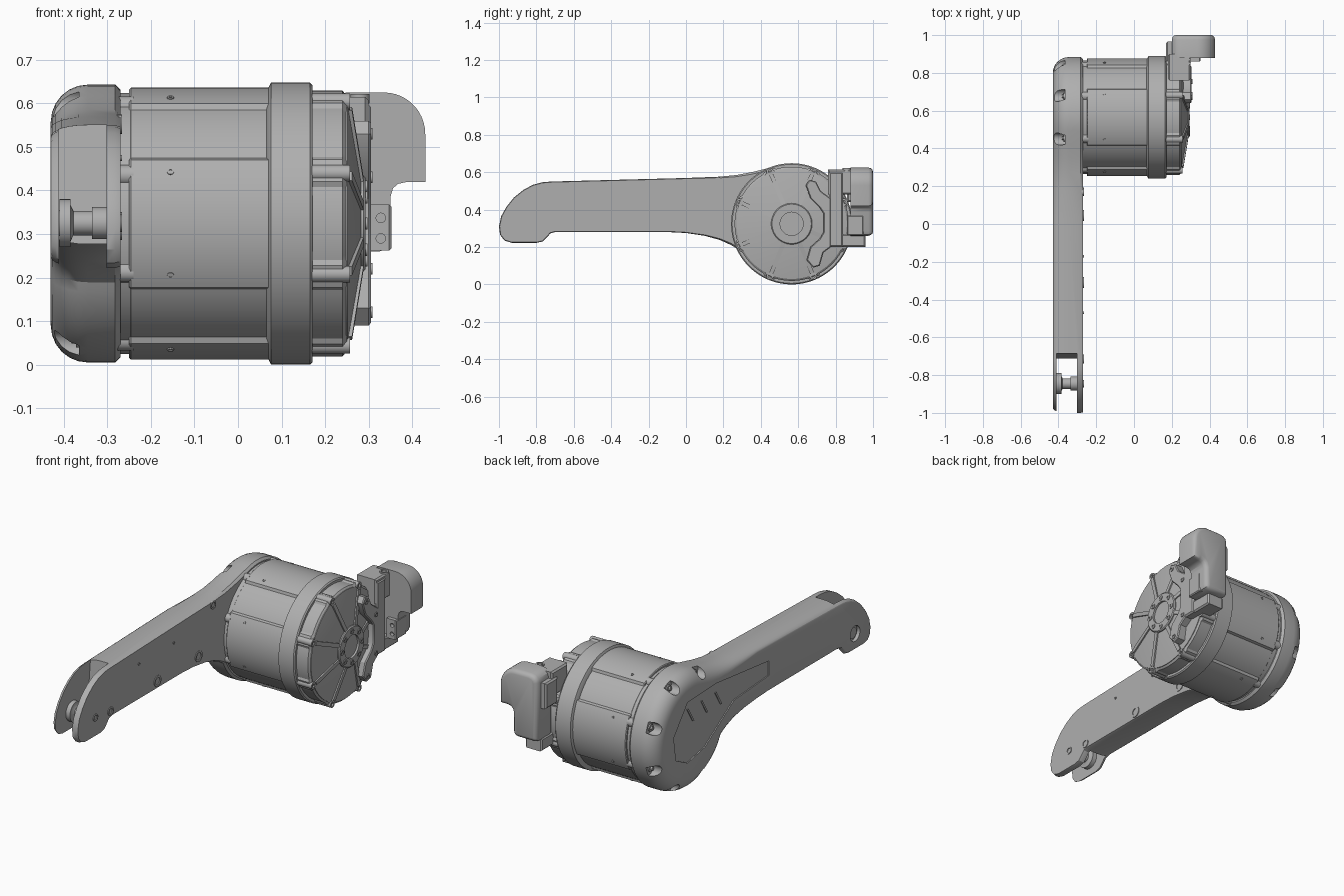
import bpy, bmesh
from math import sin, cos, radians, hypot
from mathutils import Matrix

if "Cube" in bpy.data.objects:
    bpy.data.objects.remove(bpy.data.objects["Cube"])

grey = bpy.data.materials.new("machined_grey")
grey.use_nodes = True
GREY = (0.43, 0.43, 0.43, 1)
grey.diffuse_color = GREY
next(n for n in grey.node_tree.nodes if n.type == "BSDF_PRINCIPLED").inputs["Base Color"].default_value = GREY

CY, CZ = 0.565, 0.324          # drum axis
BOLTS = [22.5 + 45 * k for k in range(8)]
parts = []


def arc(u, v, r, a0=0, a1=360, n=32):
    """Points on an arc; a full circle leaves out the repeated end."""
    last = n if a1 - a0 >= 360 else n - 1
    return [(u + r * cos(radians(a0 + (a1 - a0) * i / last)),
             v + r * sin(radians(a0 + (a1 - a0) * i / last))) for i in range(n)]


def polar(radius, n=180):
    """Closed outline round the drum axis, radius given by angle."""
    return [(CY + radius(360 * i / n) * cos(radians(360 * i / n)),
             CZ + radius(360 * i / n) * sin(radians(360 * i / n))) for i in range(n)]


def rect(u0, u1, v0, v1):
    return [(u0, v0), (u1, v0), (u1, v1), (u0, v1)]


def loft(name, profile, rings, axis="x", matrix=None, scale=lambda u: 1):
    """Sweep a profile along an axis through (position, inset) rings."""
    n = len(profile)
    area = sum(profile[i - 1][0] * profile[i][1] - profile[i][0] * profile[i - 1][1] for i in range(n))
    if area < 0:
        profile = profile[::-1]
    normals = []
    for i in range(n):
        (a, b), (c, d), (e, f) = profile[i - 1], profile[i], profile[(i + 1) % n]
        l1, l2 = hypot(c - a, d - b), hypot(e - c, f - d)
        p, q = ((b - d) / l1, (c - a) / l1), ((d - f) / l2, (e - c) / l2)
        k = max(1 + p[0] * q[0] + p[1] * q[1], 0.5)
        normals.append(((p[0] + q[0]) / k, (p[1] + q[1]) / k))
    bm = bmesh.new()
    loops = []
    for t, inset in rings:
        loop = []
        for (u, v), (nu, nv) in zip(profile, normals):
            s = inset * scale(u)
            a, b = u + nu * s, v + nv * s
            loop.append(bm.verts.new({"x": (t, a, b), "y": (a, t, b), "z": (a, b, t)}[axis]))
        loops.append(loop)
    for lo, hi in zip(loops, loops[1:]):
        for i in range(n):
            bm.faces.new((lo[i - 1], lo[i], hi[i], hi[i - 1]))
    bm.faces.new(loops[0][::-1])
    bm.faces.new(loops[-1])
    bmesh.ops.recalc_face_normals(bm, faces=bm.faces)
    if matrix:
        bm.transform(matrix)
    mesh = bpy.data.meshes.new(name)
    bm.to_mesh(mesh)
    bm.free()
    mesh.materials.append(grey)
    obj = bpy.data.objects.new(name, mesh)
    bpy.context.collection.objects.link(obj)
    parts.append(obj)
    return obj


def cut(obj, cutters):
    """Subtract the cutters, then remove them."""
    for c in cutters:
        c.hide_render = True
        mod = obj.modifiers.new("cut", "BOOLEAN")
        mod.operation, mod.solver, mod.object = "DIFFERENCE", "EXACT", c
    bpy.context.view_layer.update()
    graph = bpy.context.evaluated_depsgraph_get()
    mesh = bpy.data.meshes.new_from_object(obj.evaluated_get(graph))
    obj.modifiers.clear()
    obj.data = mesh
    for c in cutters:
        parts.remove(c)
        bpy.data.objects.remove(c)


def box(name, x0, x1, y0, y1, z0, z1, b=0.008):
    return loft(name, rect(y0, y1, z0, z1), [(x0, b), (x0 + b, 0), (x1 - b, 0), (x1, b)])


def screw(name, y, z, r, x0, x1, hole=0.5, depth=0.01):
    return loft(name, arc(y, z, r, n=20), [(x0, 0), (x1, 0), (x1, r * (1 - hole)), (x1 - depth, r * (1 - hole))])


def around(a, r):
    return CY + r * cos(radians(a)), CZ + r * sin(radians(a))


# Arm with its round root
arm_profile = ([(-0.93, 0.222), (-0.8, 0.222), (-0.765, 0.23), (-0.742, 0.253), (-0.725, 0.273), (-0.70, 0.28),
                (-0.1, 0.28), (0.0, 0.275), (0.1, 0.26), (0.18, 0.238), (0.24, 0.211)]
               + arc(CY, CZ, 0.319, 205, 463, 60)
               + [(0.42, 0.617), (0.35, 0.6), (0.27, 0.585), (0.18, 0.576), (0, 0.569), (-0.72, 0.55)]
               + [(-0.77, 0.546), (-0.82, 0.532), (-0.87, 0.505), (-0.92, 0.465), (-0.96, 0.415),
                  (-0.988, 0.365), (-1, 0.31), (-0.994, 0.265), (-0.97, 0.234)])
edge = [(-0.43 + 0.085 * (1 - cos(radians(a))), 0.085 * (1 - sin(radians(a)))) for a in range(0, 91, 15)]
arm = loft("arm", arm_profile, edge + [(-0.282, 0), (-0.27, 0.012)],
           scale=lambda u: 0.3 + 0.7 * min(1, max(0, (u - 0.05) / 0.35)))

# Fork slot, rim pockets, axle hole and shallow side panel
cutters = [loft("slot", [(-1.1, 0.1), (-0.73, 0.1), (-0.67, 0.7), (-1.1, 0.7)], [(-0.411, 0), (-0.302, 0)]),
           loft("axle_hole", arc(-0.845, 0.325, 0.042), [(-0.45, 0), (-0.40, 0)]),
           loft("panel", [(-0.1, 0.46), (-0.1, 0.38), (0.2, 0.36), (0.45, 0.2), (0.6, 0.17), (0.7, 0.22),
                          (0.72, 0.35), (0.6, 0.5), (0.35, 0.51)], [(-0.45, 0), (-0.424, 0)])]
for a in BOLTS:
    if a not in (157.5, 202.5):
        cutters.append(loft("pocket", arc(*around(a, 0.3), 0.032, n=20), [(-0.45, 0), (-0.365, 0)]))
cut(arm, cutters)
for a in BOLTS:
    if a not in (157.5, 202.5):
        screw("root_screw", *around(a, 0.288), 0.019, -0.35, -0.372)
for y in (0.3, 0.42, 0.54):
    loft("panel_rib", [(y, 0.38), (y + 0.012, 0.38), (y + 0.06, 0.46), (y + 0.048, 0.46)], [(-0.42, 0), (-0.4285, 0)])

# Screws along the inner side of the arm
for y, z, r in ((-0.845, 0.325, 0.02), (-0.715, 0.31, 0.024), (-0.31, 0.32, 0.03), (0.045, 0.32, 0.03),
                (0.17, 0.552, 0.022), (-0.47, 0.475, 0.007), (-0.17, 0.475, 0.007)):
    screw("arm_screw", y, z, r, -0.29, -0.266, 0.65)

# Roller in the fork
loft("roller", arc(-0.845, 0.325, 0.055), [(-0.418, 0.025), (-0.41, 0.025), (-0.41, 0), (-0.385, 0), (-0.385, 0.012),
                                            (-0.378, 0.027), (-0.335, 0.027), (-0.335, 0.018), (-0.295, 0.018)])

# Drum body with four recessed panels, and its bands
loft("drum_neck", arc(CY, CZ, 0.3, n=96), [(-0.29, 0), (-0.24, 0)])
loft("drum_body", polar(lambda a: 0.301 if abs(a % 90 - 45) < 17 else 0.312),
     [(-0.25, 0.004), (-0.246, 0), (0.08, 0)])
loft("drum_band", arc(CY, CZ, 0.324, n=120), [(0.066, 0.02), (0.076, 0), (0.165, 0), (0.171, 0.006)])
loft("drum_end_ring", polar(lambda a: 0.313 if abs(a % 45 - 22.5) < 6 else 0.305),
     [(0.165, 0), (0.24, 0), (0.25, 0.012)])
loft("end_cover", arc(CY, CZ, 0.295, n=96), [(0.24, 0), (0.252, 0), (0.282, 0.185), (0.282, 0.2)])
for a in BOLTS:
    turn = Matrix.Translation((0, CY, CZ)) @ Matrix.Rotation(radians(a), 4, "X")
    screw("rim_screw", *around(a, 0.303), 0.019, 0.17, 0.257)
    screw("spacer_post", *around(a, 0.29), 0.024, -0.345, -0.24)
    loft("side_screw", arc(-0.155, 0, 0.008, n=12), [(0.295, 0), (0.315, 0), (0.315, 0.004), (0.31, 0.004)], "y", turn)
    loft("cover_rib", [(0.24, 0.285), (0.24, 0.1), (0.29, 0.1), (0.262, 0.285)], [(-0.011, 0), (0.011, 0)], "z", turn)

# Hub
loft("hub", arc(CY, CZ, 0.11, n=64), [(0.26, 0), (0.288, 0), (0.293, 0.005), (0.293, 0.048), (0.255, 0.048)])
for a in range(0, 360, 45):
    screw("hub_screw", *around(a, 0.085), 0.014, 0.28, 0.297)

# Cable bracket on the end cover
loft("cable_bracket", [(0.64, 0.53), (0.66, 0.56), (0.695, 0.55), (0.72, 0.5), (0.775, 0.46), (0.775, 0.2),
                       (0.735, 0.17), (0.715, 0.1), (0.68, 0.09), (0.645, 0.13), (0.665, 0.2), (0.715, 0.245),
                       (0.735, 0.28), (0.735, 0.38), (0.715, 0.41), (0.665, 0.46)],
     [(0.25, 0), (0.3, 0), (0.305, 0.005)])
for y, z in ((0.67, 0.53), (0.755, 0.43), (0.755, 0.22), (0.685, 0.12)):
    screw("bracket_screw", y, z, 0.013, 0.29, 0.309)

# Connector mount
box("mount_plate", 0.25, 0.305, 0.765, 0.84, 0.2, 0.6)
box("upper_mount", 0.18, 0.3, 0.76, 0.9, 0.48, 0.615)
box("mount_tab", 0.17, 0.21, 0.86, 0.965, 0.44, 0.58)
box("lower_mount", 0.2, 0.3, 0.82, 0.96, 0.2, 0.27)
loft("mount_stud", arc(0.28, 0.86, 0.022, n=20), [(0.6, 0), (0.622, 0), (0.622, 0.008), (0.61, 0.008)], "z")
tab = box("drilled_tab", 0.29, 0.352, 0.86, 0.95, 0.262, 0.368, 0.005)
cut(tab, [loft("hole", arc(0.328, z, 0.011, n=16), [(0.8, 0), (0.9, 0)], "y") for z in (0.29, 0.337)])

# Connector cover
loft("connector_cover", [(0.2, 0.28), (0.206, 0.266), (0.22, 0.26), (0.325, 0.26), (0.343, 0.267), (0.35, 0.285),
                         (0.35, 0.385), (0.356, 0.405), (0.367, 0.415), (0.385, 0.419), (0.43, 0.419)]
     + arc(0.335, 0.53, 0.095, 0, 90, 12) + [(0.25, 0.625), (0.225, 0.62), (0.207, 0.605), (0.2, 0.585)],
     [(0.88, 0), (0.975, 0), (0.988, 0.004), (0.996, 0.011), (1.0, 0.022)], "y")

# Smooth round surfaces, keep crisp edges
bpy.ops.object.select_all(action="DESELECT")
for p in parts:
    p.select_set(True)
bpy.context.view_layer.objects.active = arm
bpy.ops.object.shade_smooth_by_angle(angle=radians(30))
